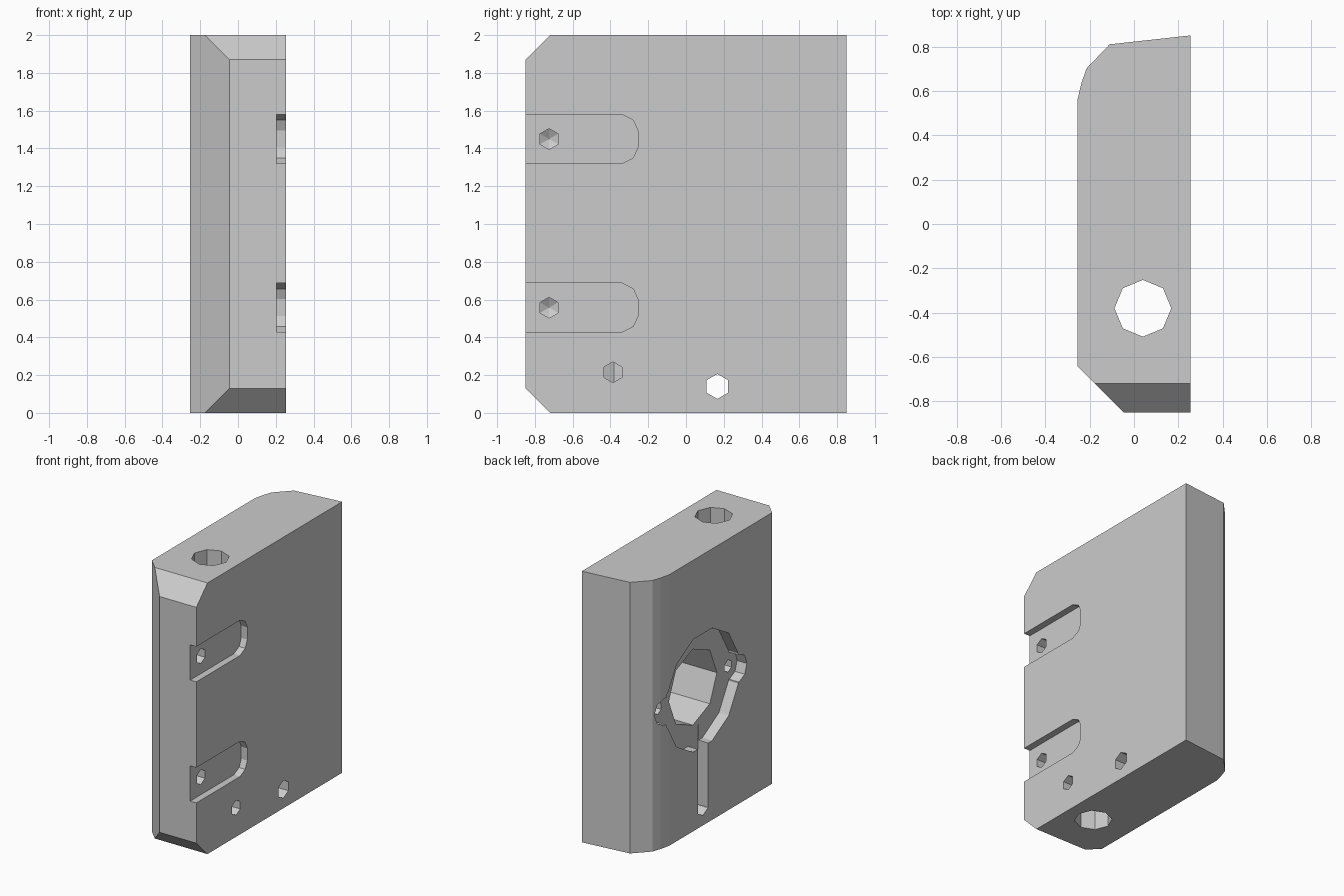
import bpy, bmesh
from math import cos, sin, pi, radians

old = bpy.data.objects.get("Cube")
if old:
    bpy.data.objects.remove(old, do_unlink=True)

grey = bpy.data.materials.new("plain_grey")
grey.use_nodes = True
colour = (0.6, 0.6, 0.6, 1)
grey.diffuse_color = colour
grey.node_tree.nodes["Principled BSDF"].inputs["Base Color"].default_value = colour


def ring(cy, cz, r, n, start=0):
    """Regular polygon points."""
    return [(cy + r * cos(radians(start) + 2 * pi * i / n),
             cz + r * sin(radians(start) + 2 * pi * i / n)) for i in range(n)]


def prism(name, pts, axis, a, b, tip=0):
    """Extrude a 2D outline along an axis from a to b, optionally with a pointed end."""
    place = (lambda p, t: (t, *p)) if axis == "x" else (lambda p, t: (*p, t))
    bm = bmesh.new()
    lower = [bm.verts.new(place(p, a)) for p in pts]
    upper = [bm.verts.new(place(p, b)) for p in pts]
    bm.faces.new(lower)
    end = bm.faces.new(upper)
    for i in range(len(pts)):
        j = (i + 1) % len(pts)
        bm.faces.new((lower[i], lower[j], upper[j], upper[i]))
    if tip:
        for v in bmesh.ops.poke(bm, faces=[end])["verts"]:
            v.co.x += tip
    bmesh.ops.recalc_face_normals(bm, faces=bm.faces)
    mesh = bpy.data.meshes.new(name)
    bm.to_mesh(mesh)
    bm.free()
    mesh.materials.append(grey)
    obj = bpy.data.objects.new(name, mesh)
    bpy.context.collection.objects.link(obj)
    return obj


def cut(target, pts, axis, a, b, tip=0):
    """Subtract a prism and remove the helper."""
    tool = prism("cutter", pts, axis, a, b, tip)
    tool.hide_render = True
    mod = target.modifiers.new("cut", "BOOLEAN")
    mod.operation = "DIFFERENCE"
    mod.solver = "EXACT"
    mod.object = tool
    bpy.context.view_layer.objects.active = target
    bpy.ops.object.modifier_apply(modifier=mod.name)
    bpy.data.objects.remove(tool, do_unlink=True)


# Plate body from its plan outline
outline = [(0.255, 0.85), (-0.11, 0.81), (-0.215, 0.7), (-0.237, 0.635), (-0.255, 0.56),
           (-0.255, -0.64), (-0.045, -0.85), (0.255, -0.85)]
body = prism("housing_plate", outline, "z", 0, 2)

# Front chamfers at top and bottom
for side in (-1, 1):
    corner = [(-0.72, 1 + side), (-0.85, 1 + side * 0.87), (-1.1, 1 + side * 0.62),
              (-1.1, 1 + side * 1.2), (-0.52, 1 + side * 1.2)]
    cut(body, corner, "x", -0.5, 0.5)

# Vertical bore
cut(body, ring(0.04, -0.38, 0.128, 8), "z", -0.2, 2.2)

# Rounded slots with blind screw holes
for z in (0.557, 1.45):
    half = [(-0.95, 0.13), (-0.34, 0.13), (-0.28, 0.1), (-0.255, 0.045)]
    slot = [(y, z + h) for y, h in half] + [(y, z - h) for y, h in reversed(half)]
    cut(body, slot, "x", 0.205, 0.4)
    cut(body, ring(-0.725, z, 0.055, 6, 30), "x", 0.4, 0.02, -0.03)

# Motor recess with ears on the opposite face
cy, cz, ledge = 0.17, 1.0, -0.175
cut(body, ring(cy, cz, 0.43, 12, 15), "x", -0.5, ledge)
ear = [(0.3, 0.1), (0.43, 0.1), (0.49, 0.07), (0.515, 0)]
ears = [(s * t, h * s * d) for s in (1, -1) for d, row in ((1, ear), (-1, ear[-2::-1])) for t, h in row]
cut(body, [(cy + t, cz + h) for t, h in ears], "x", -0.5, ledge - 0.001)

# Deep octagonal centre and ear screw holes
cut(body, ring(cy, cz, 0.28, 8), "x", -0.5, 0.15)
for s in (-1, 1):
    cut(body, ring(cy + s * 0.41, cz, 0.045, 6, 30), "x", -0.5, -0.05)

# Wire channel leading down to the through hole
wy, wz, r = 0.166, 0.14, 0.06
channel = [(wy + r, 0.7), (wy - r, 0.7), (wy - r, wz - 0.03), (wy, wz - 0.066), (wy + r, wz - 0.03)]
cut(body, channel, "x", -0.5, ledge + 0.001)
cut(body, ring(wy, wz, 0.066, 6, 30), "x", -0.5, 0.5)

# Set screw hole into the bore
cut(body, ring(-0.387, 0.215, 0.055, 6, 30), "x", 0.04, 0.5)
